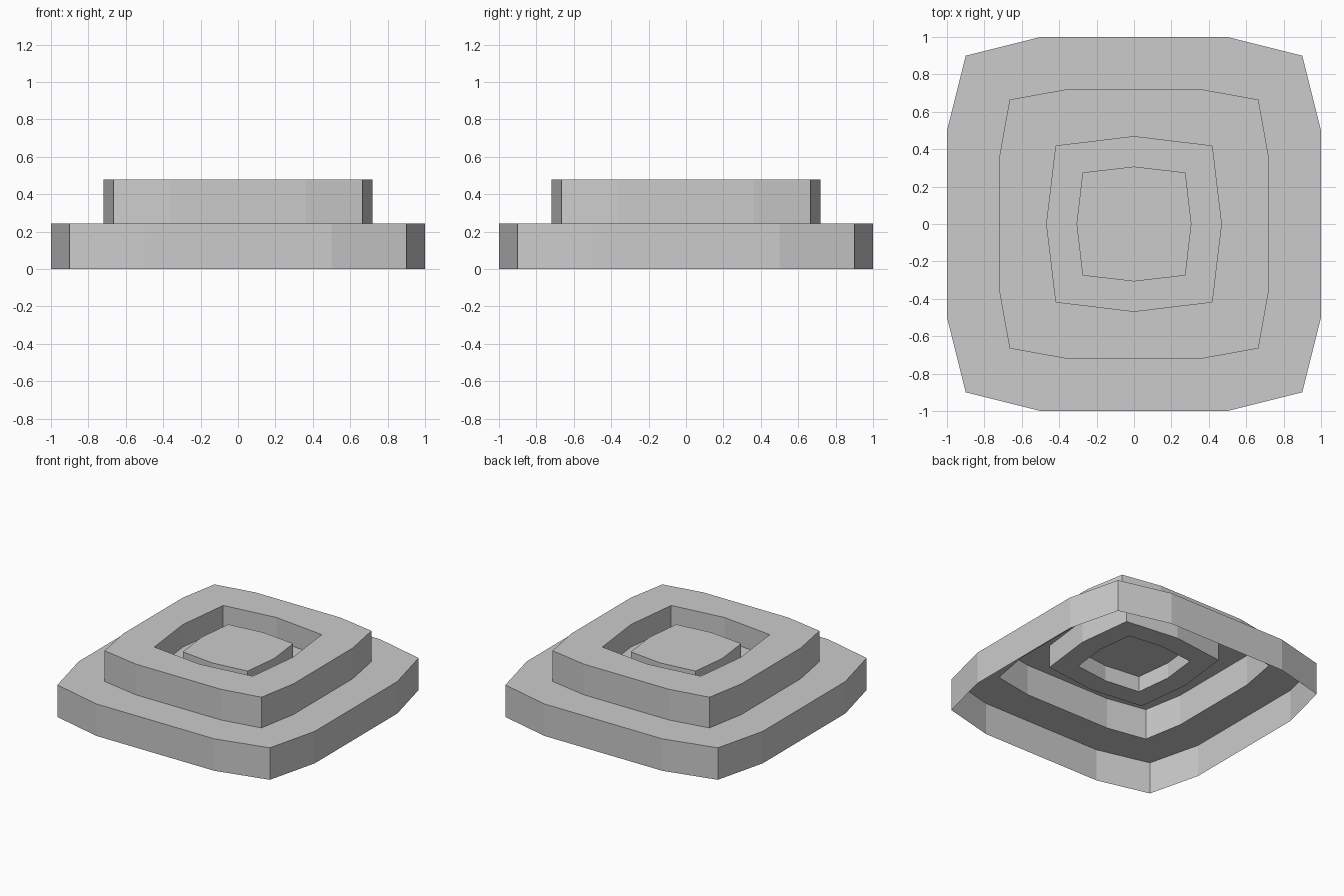
import bpy
import bmesh
from math import pi
from mathutils import Matrix, Vector

default = bpy.data.objects.get("Cube")
if default:
    bpy.data.objects.remove(default, do_unlink=True)

grey = bpy.data.materials.new("plain grey")
grey.use_nodes = True
grey.diffuse_color = (0.6, 0.6, 0.6, 1)
grey.node_tree.nodes["Principled BSDF"].inputs["Base Color"].default_value = (0.6, 0.6, 0.6, 1)


def outline(corner, shoulder, shoulder_out, middle):
    """Bulged square outline: one side, turned four times, counter-clockwise."""
    side = [(corner, -corner), (shoulder_out, -shoulder), (middle, 0), (shoulder_out, shoulder)]
    return [Matrix.Rotation(turn * pi / 2, 3, "Z") @ Vector((x, y, 0))
            for turn in range(4) for x, y in side]


def shell(name, rings, capped=False):
    """Skin a series of (outline, height) rings, optionally closing the last one."""
    bm = bmesh.new()
    loops = [[bm.verts.new((p.x, p.y, z)) for p in points] for points, z in rings]
    for a, b in zip(loops, loops[1:]):
        for i in range(len(a)):
            j = (i + 1) % len(a)
            bm.faces.new((a[i], a[j], b[j], b[i]))
    if capped:
        bm.faces.new(loops[-1])
    mesh = bpy.data.meshes.new(name)
    bm.to_mesh(mesh)
    bm.free()
    mesh.materials.append(grey)
    obj = bpy.data.objects.new(name, mesh)
    bpy.context.collection.objects.link(obj)
    return obj


# Outlines from the outside in
base = outline(0.9, 0.5, 1.0, 1.0)
tier = outline(0.665, 0.36, 0.72, 0.72)
well = outline(0.417, 0.208, 0.442, 0.467)
boss = outline(0.275, 0.137, 0.291, 0.307)

# Heights
LEDGE, TOP, FLOOR, BOSS_TOP = 0.245, 0.48, 0.307, 0.427

# Open-bottomed stepped shell
shell("lower_tier", [(base, 0), (base, LEDGE), (tier, LEDGE)])
shell("upper_tier", [(tier, LEDGE), (tier, TOP), (well, TOP)])
shell("recess", [(well, TOP), (well, FLOOR), (boss, FLOOR)])
shell("centre_boss", [(boss, FLOOR), (boss, BOSS_TOP)], capped=True)
